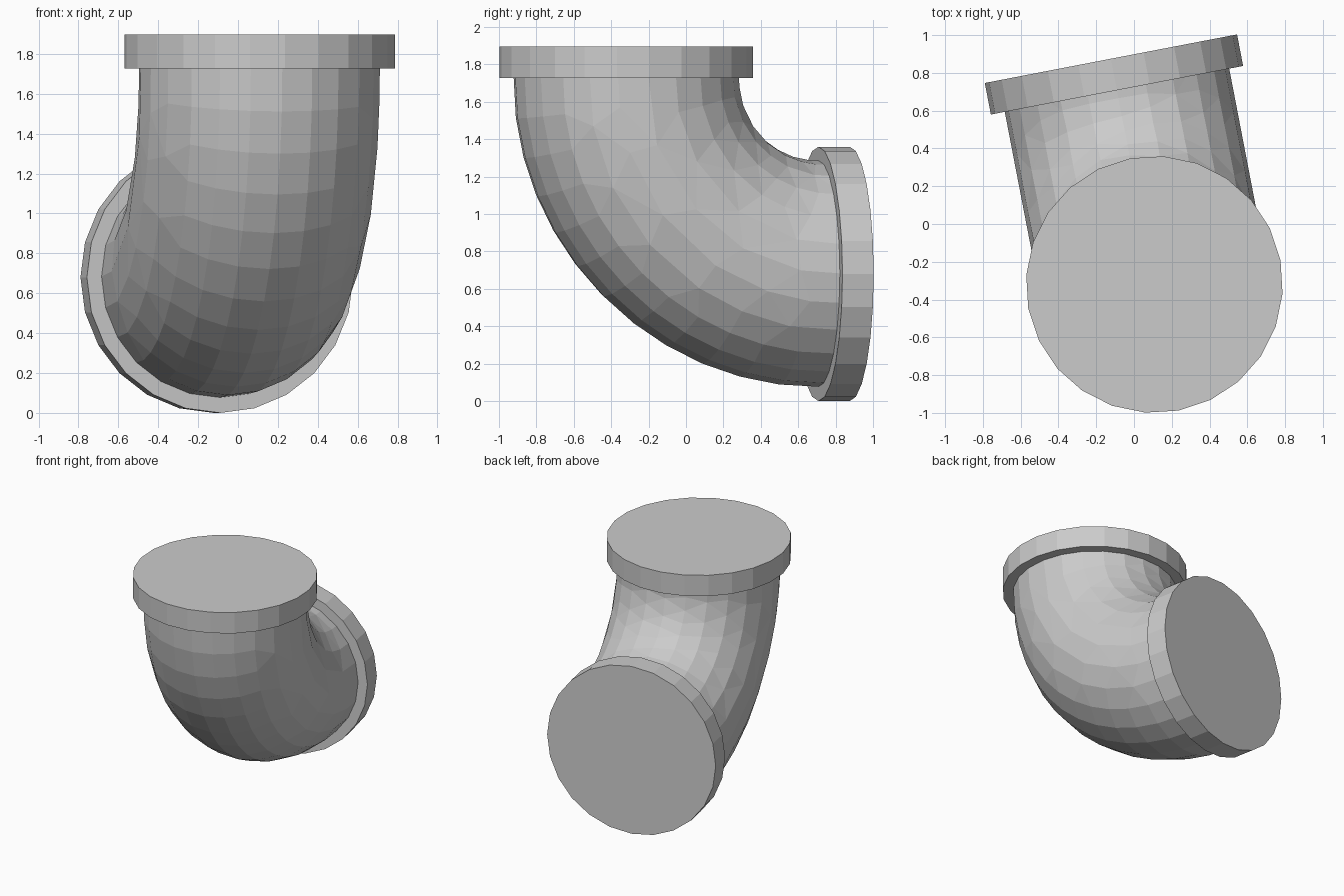
import bpy, bmesh, math
from mathutils import Matrix, Vector

if "Cube" in bpy.data.objects:
    bpy.data.objects.remove(bpy.data.objects["Cube"])

SIDES, STEPS = 24, 12
BEND, PIPE_R, FLANGE_R, THICK = 1.047, 0.605, 0.68, 0.17
TOP_Z = 1.727
TURN = math.radians(10.9)
# The bend is built in the local YZ plane, then turned about z
PLACE = Matrix.Translation((0.108, -0.32, 0)) @ Matrix.Rotation(TURN, 4, 'Z')


def finish(name, bm):
    bmesh.ops.recalc_face_normals(bm, faces=bm.faces)
    mesh = bpy.data.meshes.new(name)
    bm.to_mesh(mesh)
    bm.free()
    obj = bpy.data.objects.new(name, mesh)
    obj.matrix_world = PLACE
    bpy.context.collection.objects.link(obj)
    return obj


def flange(name, matrix):
    bm = bmesh.new()
    bmesh.ops.create_cone(bm, cap_ends=True, segments=SIDES, radius1=FLANGE_R,
                          radius2=FLANGE_R, depth=THICK, matrix=matrix)
    return finish(name, bm)


# Pipe bend: rings swept through a quarter turn, with ends tucked into the flanges
pivot = Vector((0, BEND, TOP_Z))
frames = []
for i in range(STEPS + 1):
    turn = Matrix.Rotation(math.pi / 2 * i / STEPS, 4, 'X')
    frames.append(Matrix.Translation(pivot) @ turn @ Matrix.Translation((0, -BEND, 0)))
tuck = 0.06
frames.insert(0, frames[0] @ Matrix.Translation((0, 0, tuck)))
frames.append(frames[-1] @ Matrix.Translation((0, 0, -tuck)))

bm = bmesh.new()
rings = []
for frame in frames:
    rings.append([bm.verts.new(frame @ Vector((PIPE_R * math.cos(a), PIPE_R * math.sin(a), 0)))
                  for a in (math.tau * k / SIDES for k in range(SIDES))])
for a, b in zip(rings, rings[1:]):
    for k in range(SIDES):
        n = (k + 1) % SIDES
        bm.faces.new((a[k], a[n], b[n], b[k]))
pipe = finish("pipe_bend", bm)

# Irregular low-poly facets
dec = pipe.modifiers.new("facets", 'DECIMATE')
dec.ratio = 0.6

# End flanges
flange("top_flange", Matrix.Translation((0, 0, TOP_Z + THICK / 2)))
flange("side_flange", Matrix.Translation((0, BEND + THICK / 2, FLANGE_R))
       @ Matrix.Rotation(math.pi / 2, 4, 'X'))
